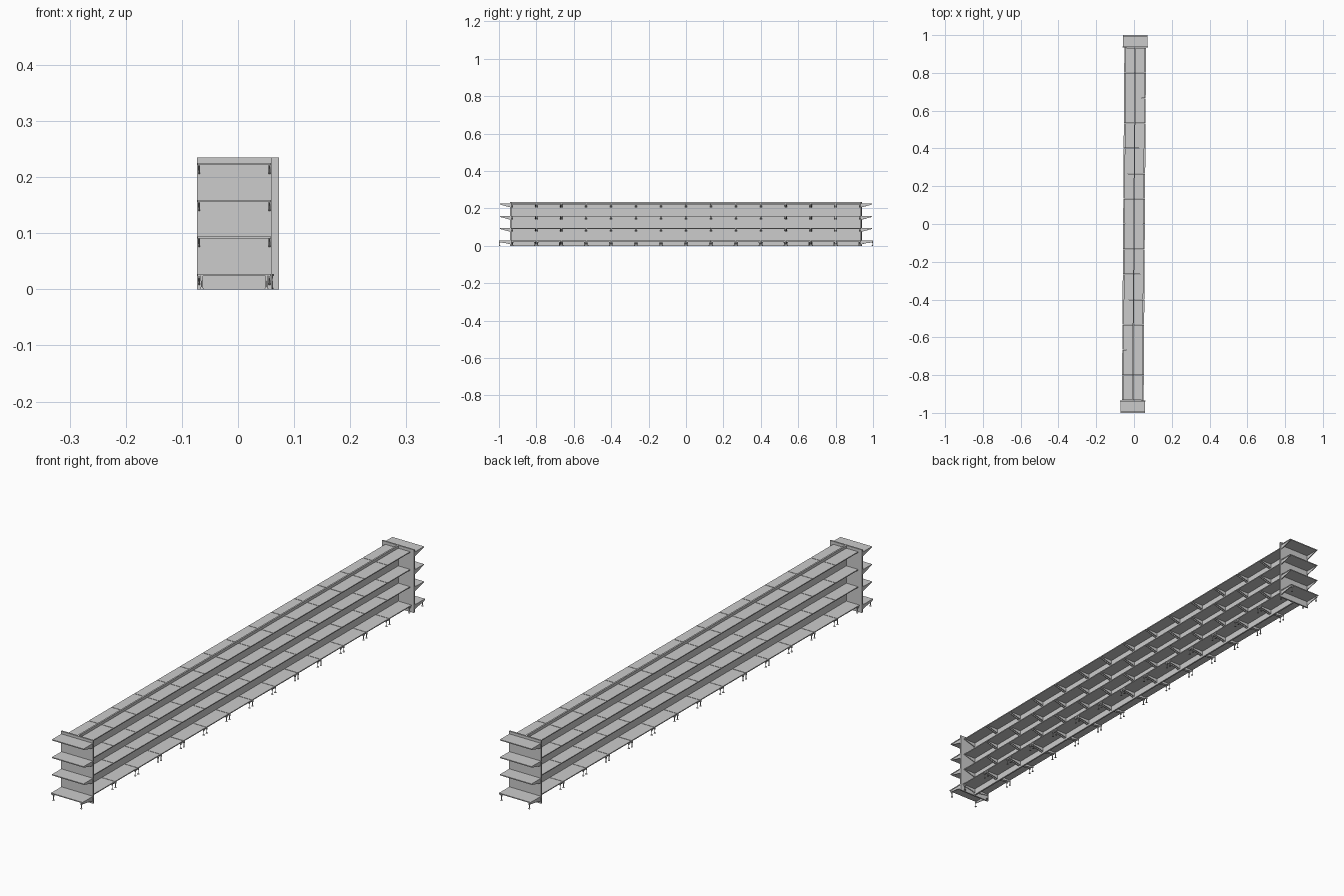
import bpy, bmesh, math
from mathutils import Matrix

if "Cube" in bpy.data.objects:
    bpy.data.objects.remove(bpy.data.objects["Cube"])

BAY, BAYS, THICK, TOP = 0.1334, 14, 0.006, 0.235
SLAB = 0.0035
HALF = BAY * BAYS / 2
SKEW = Matrix.Rotation(-0.0069, 4, 'Z')   # the whole run stands slightly askew


def box(bm, x0, x1, y0, y1, z0, z1):
    m = Matrix.Translation(((x0 + x1) / 2, (y0 + y1) / 2, (z0 + z1) / 2))
    m = m @ Matrix.Diagonal((x1 - x0, y1 - y0, z1 - z0, 1))
    bmesh.ops.create_cube(bm, size=1, matrix=m)


def prism(bm, profile, y0, y1):
    # extrude an x/z profile along y
    f = bm.faces.new([bm.verts.new((x, y0, z)) for x, z in profile])
    r = bmesh.ops.extrude_face_region(bm, geom=[f])
    vs = [v for v in r['geom'] if isinstance(v, bmesh.types.BMVert)]
    bmesh.ops.translate(bm, verts=vs, vec=(0, y1 - y0, 0))


def cone(bm, x, y, z0, z1, r0, r1):
    bmesh.ops.create_cone(bm, cap_ends=True, segments=10, radius1=r0, radius2=r1,
                          depth=z1 - z0, matrix=Matrix.Translation((x, y, (z0 + z1) / 2)))


def finish(bm, name):
    bmesh.ops.recalc_face_normals(bm, faces=bm.faces)
    me = bpy.data.meshes.new(name)
    bm.to_mesh(me)
    bm.free()
    return me


def shelf_mesh(depth):
    # flat shelf with two tapered brackets, top surface at z = 0
    bm = bmesh.new()
    w = BAY / 2 - 0.001
    box(bm, 0, depth, -w, w, -SLAB, 0)
    for s in (-1, 1):
        y = s * (w - 0.003)
        prism(bm, [(0, -SLAB), (depth * 0.92, -SLAB), (depth * 0.9, -0.006),
                   (depth * 0.3, -0.015), (0, -0.019)], y - 0.0015, y + 0.0015)
    return finish(bm, "shelf")


def base_mesh(depth):
    # floor-level shelf with side rails and adjustable feet
    bm = bmesh.new()
    w = BAY / 2 - 0.001
    box(bm, 0, depth, -w, w, 0.024, 0.0275)
    for s in (-1, 1):
        y = s * (w - 0.003)
        prism(bm, [(0, 0.024), (depth * 0.97, 0.024), (depth * 0.97, 0.019),
                   (depth * 0.3, 0.013), (0, 0.008)], y - 0.0015, y + 0.0015)
        y = s * (w - 0.008)
        x = depth - 0.004
        box(bm, x - 0.002, x + 0.002, y - 0.002, y + 0.002, 0.015, 0.024)
        cone(bm, x, y, 0.003, 0.016, 0.0014, 0.0014)
        cone(bm, x, y, 0, 0.004, 0.004, 0.0018)
    return finish(bm, "base_shelf")


def panel_mesh():
    bm = bmesh.new()
    box(bm, -THICK / 2, THICK / 2, -BAY / 2, BAY / 2, 0, TOP)
    return finish(bm, "back_panel")


def place(name, mesh, matrix):
    ob = bpy.data.objects.new(name, mesh)
    bpy.context.collection.objects.link(ob)
    ob.matrix_world = SKEW @ matrix


def fill(prefix, frame, base, shelf):
    # one shelving face: base plus three shelves
    place(prefix + "_base_shelf", base, frame)
    for z in (0.0945, 0.159, 0.225):
        place(prefix + "_shelf", shelf, frame @ Matrix.Translation((0, 0, z)))


panel = panel_mesh()
side_base, side_shelf = base_mesh(0.0545), shelf_mesh(0.0485)
end_base, end_shelf = base_mesh(0.0605), shelf_mesh(0.055)

# double-sided run of bays
for i in range(BAYS):
    at = Matrix.Translation((0, -HALF + BAY * (i + 0.5), 0))
    place("spine_panel", panel, at)
    for name, a in (("right", 0), ("left", math.pi)):
        frame = at @ Matrix.Rotation(a, 4, 'Z') @ Matrix.Translation((THICK / 2, 0, 0))
        fill(name, frame, side_base, side_shelf)

# end units facing outward
for name, a in (("back_end", math.pi / 2), ("front_end", -math.pi / 2)):
    turn = Matrix.Rotation(a, 4, 'Z')
    place(name + "_panel", panel, turn @ Matrix.Translation((HALF + THICK / 2, 0, 0)))
    fill(name, turn @ Matrix.Translation((HALF + THICK, 0, 0)), end_base, end_shelf)
